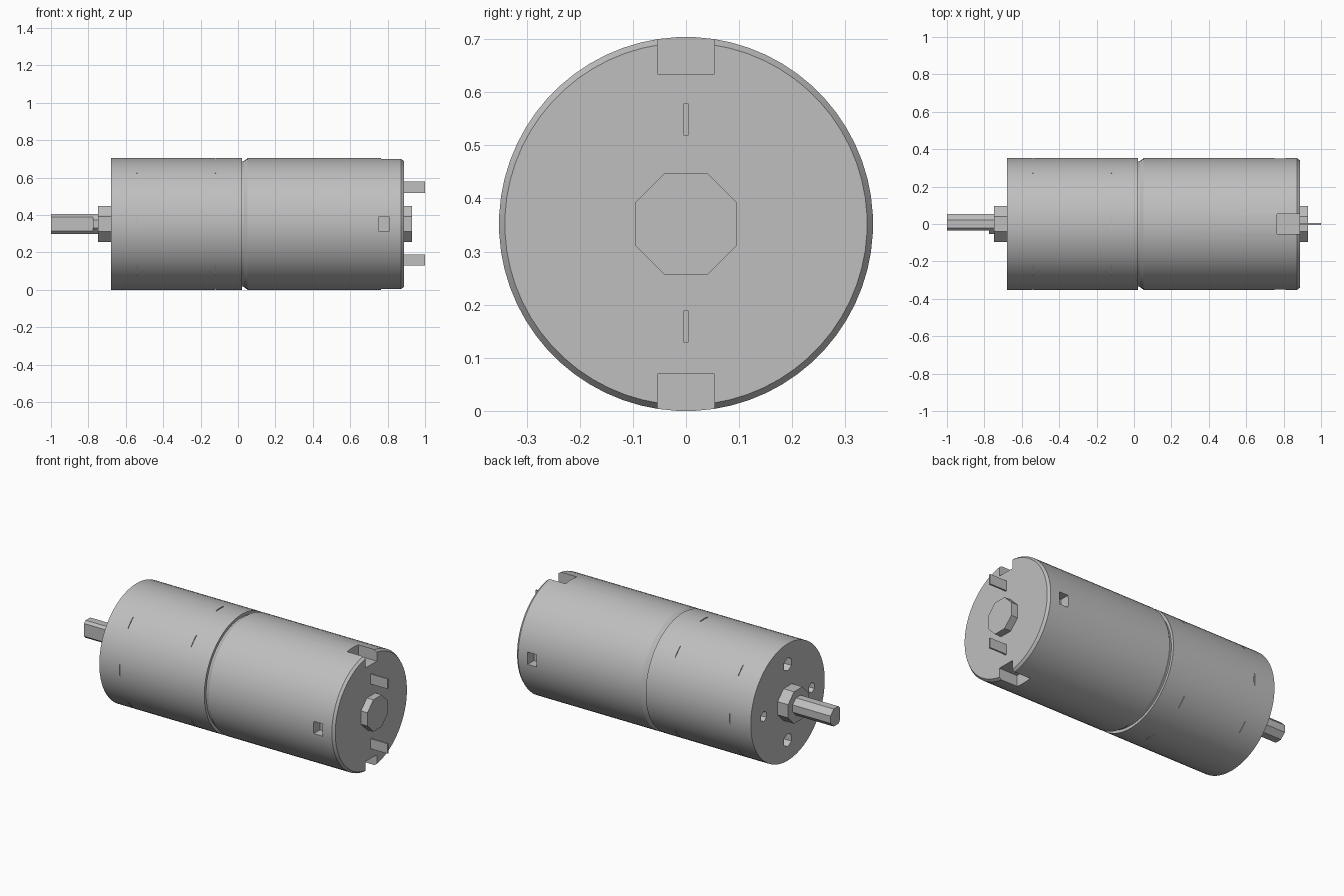
import bpy, bmesh, math
from mathutils import Matrix, Vector

cube = bpy.data.objects.get("Cube")
if cube:
    bpy.data.objects.remove(cube, do_unlink=True)

R = 0.352  # body radius, also the height of the axis

metal = bpy.data.materials.new("grey metal")
metal.use_nodes = True
colour = (0.52, 0.52, 0.52, 1)
metal.diffuse_color = colour
metal.node_tree.nodes["Principled BSDF"].inputs["Base Color"].default_value = colour


def finish(name, bm):
    bmesh.ops.recalc_face_normals(bm, faces=bm.faces)
    mesh = bpy.data.meshes.new(name)
    bm.to_mesh(mesh)
    bm.free()
    mesh.materials.append(metal)
    ob = bpy.data.objects.new(name, mesh)
    bpy.context.collection.objects.link(ob)
    return ob


def turned(name, profile, sides, y=0, z=0):
    """Solid of rings along x; profile is a list of (x, radius)."""
    bm = bmesh.new()
    rings = []
    for x, r in profile:
        angles = [(i + 0.5) * math.tau / sides for i in range(sides)]
        rings.append([bm.verts.new((x, y + r * math.cos(a), R + z + r * math.sin(a)))
                      for a in angles])
    for a, b in zip(rings, rings[1:]):
        for i in range(sides):
            j = (i + 1) % sides
            bm.faces.new((a[i], a[j], b[j], b[i]))
    bm.faces.new(rings[0])
    bm.faces.new(rings[-1])
    return finish(name, bm)


def box(name, lo, hi, angle=0):
    """Box given relative to the axis, turned about the axis by angle."""
    lo, hi = Vector(lo), Vector(hi)
    bm = bmesh.new()
    place = (Matrix.Translation((0, 0, R)) @ Matrix.Rotation(angle, 4, 'X')
             @ Matrix.Translation((lo + hi) / 2) @ Matrix.Diagonal((*(hi - lo), 1)))
    bmesh.ops.create_cube(bm, size=1, matrix=place)
    return finish(name, bm)


def cut(ob, cutters):
    for c in cutters:
        c.hide_render = True
        mod = ob.modifiers.new("cut", 'BOOLEAN')
        mod.operation = 'DIFFERENCE'
        mod.solver = 'EXACT'
        mod.object = c
        bpy.context.view_layer.objects.active = ob
        bpy.ops.object.modifier_apply(modifier=mod.name)
        bpy.data.objects.remove(c, do_unlink=True)


def smooth(ob):
    bpy.ops.object.select_all(action='DESELECT')
    ob.select_set(True)
    bpy.context.view_layer.objects.active = ob
    bpy.ops.object.shade_smooth_by_angle(angle=math.radians(25))


# Gearbox with screw holes in its face and shallow slots round its wall
gearbox = turned("gearbox", [(-0.678, R), (0.022, R)], 64)
holes = []
for i in range(4):
    a = i * math.pi / 2
    r = 0.04 if i % 2 else 0.03
    holes.append(turned("screw_hole_cutter", [(-0.72, r), (-0.62, r)], 6,
                        0.228 * math.cos(a), 0.228 * math.sin(a)))
for x, skipped in ((-0.54, 0), (-0.12, 2)):
    for i in range(8):
        if i % 4 != skipped:
            holes.append(box("slot_cutter", (x - 0.003, -0.035, R - 0.006),
                             (x + 0.003, 0.035, R + 0.02), i * math.pi / 4))
cut(gearbox, holes)
smooth(gearbox)

# Joint between gearbox and motor
smooth(turned("joint_ring", [(0.015, 0.335), (0.045, 0.335)], 64))

# Motor can with bevelled ends, end notches and side pockets
motor = turned("motor_can", [(0.03, 0.337), (0.052, R), (0.872, R), (0.887, 0.341)], 64)
cutters = []
for angle in (0, math.pi):
    cutters.append(box("notch_cutter", (0.765, -0.054, 0.282), (0.95, 0.054, 0.4), angle))
    cutters.append(box("pocket_cutter", (0.75, -0.037, 0.29), (0.81, 0.037, 0.4),
                       angle + math.pi / 2))
cut(motor, cutters)
smooth(motor)

# Bearing bosses at both ends
turned("rear_bearing", [(0.88, 0.104), (0.93, 0.104)], 8)
turned("front_bearing", [(-0.748, 0.104), (-0.67, 0.104)], 8)

# Output shaft with a flat on the front side
shaft = turned("output_shaft", [(-1, 0.057), (-0.74, 0.057)], 8)
cut(shaft, [box("flat_cutter", (-1.1, -0.1, -0.1), (-0.775, -0.036, 0.1))])

# Terminal blades
for name, z in (("upper_terminal", 0.197), ("lower_terminal", -0.193)):
    box(name, (0.88, -0.005, z - 0.03), (1, 0.005, z + 0.03))
